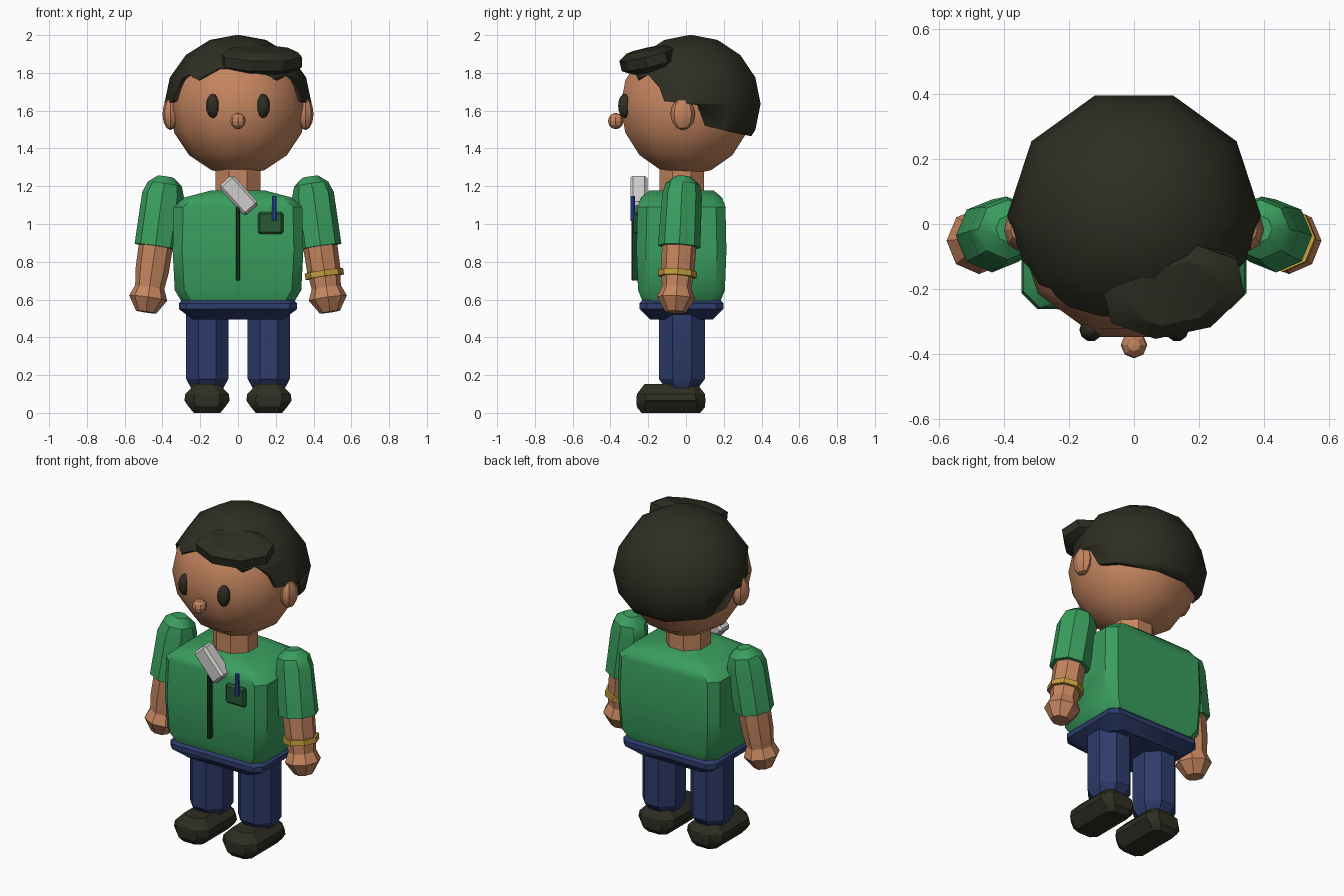
import bpy, bmesh, math
from mathutils import Vector, Matrix

if "Cube" in bpy.data.objects:
    bpy.data.objects.remove(bpy.data.objects["Cube"])


def material(name, rgb):
    m = bpy.data.materials.new(name)
    m.diffuse_color = (*rgb, 1)
    m.use_nodes = True
    m.node_tree.nodes["Principled BSDF"].inputs["Base Color"].default_value = m.diffuse_color
    return m


SKIN = material("skin", (0.56, 0.235, 0.115))
GREEN = material("shirt green", (0.042, 0.34, 0.112))
BLACK = material("soft black", (0.027, 0.027, 0.017))
NAVY = material("trouser navy", (0.027, 0.045, 0.15))
GOLD = material("gold", (0.55, 0.33, 0.045))
BLUE = material("pen blue", (0.02, 0.075, 0.42))
GREY = material("light grey", (0.62, 0.61, 0.6))
ZIP = material("zip dark green", (0.008, 0.05, 0.018))
POCKET = material("pocket green", (0.02, 0.1, 0.038))


def finish(name, bm, mat, matrix=None, angle=30):
    if matrix is not None:
        bm.transform(matrix)
    bmesh.ops.recalc_face_normals(bm, faces=bm.faces[:])
    me = bpy.data.meshes.new(name)
    bm.to_mesh(me)
    bm.free()
    ob = bpy.data.objects.new(name, me)
    bpy.context.collection.objects.link(ob)
    me.materials.append(mat)
    bpy.ops.object.select_all(action='DESELECT')
    ob.select_set(True)
    bpy.context.view_layer.objects.active = ob
    bpy.ops.object.shade_smooth_by_angle(angle=math.radians(angle))
    return ob


def oval(z, rx, ry, n=8):
    """Flat-fronted polygon ring whose half widths are rx, ry."""
    k = 1 / math.cos(math.pi / n)
    return [(rx * k * math.cos((i + .5) * math.tau / n),
             ry * k * math.sin((i + .5) * math.tau / n), z) for i in range(n)]


def rect(z, hx, hy, c):
    """Rectangle ring with cut corners."""
    return [(hx, -hy + c, z), (hx, hy - c, z), (hx - c, hy, z), (-hx + c, hy, z),
            (-hx, hy - c, z), (-hx, -hy + c, z), (-hx + c, -hy, z), (hx - c, -hy, z)]


def loft(name, rings, mat, matrix=None, angle=30):
    bm = bmesh.new()
    loops = [[bm.verts.new(p) for p in r] for r in rings]
    for a, b in zip(loops, loops[1:]):
        for i in range(len(a)):
            j = (i + 1) % len(a)
            bm.faces.new((a[i], a[j], b[j], b[i]))
    bm.faces.new(loops[0])
    bm.faces.new(loops[-1])
    return finish(name, bm, mat, matrix, angle)


def ball(name, centre, radii, mat, segs=8, rings=6, angle=25):
    bm = bmesh.new()
    bmesh.ops.create_uvsphere(bm, u_segments=segs, v_segments=rings, radius=1)
    m = (Matrix.Translation(centre) @ Matrix.Diagonal((*radii, 1))
         @ Matrix.Rotation(math.pi / 2, 4, 'Z'))
    return finish(name, bm, mat, m, angle)


def box(name, centre, size, mat, bevel=0.0, turn=0.0):
    bm = bmesh.new()
    bmesh.ops.create_cube(bm, size=1)
    bmesh.ops.scale(bm, vec=size, verts=bm.verts)
    if bevel:
        bmesh.ops.bevel(bm, geom=bm.edges[:], offset=bevel, segments=1, affect='EDGES')
    return finish(name, bm, mat, Matrix.Translation(centre) @ Matrix.Rotation(turn, 4, 'Y'))


T = Matrix.Translation

# Head and face
ball("head", (0, 0, 1.622), (0.365, 0.365, 0.365), SKIN, 10, 8, 40)
ball("nose", (0, -0.372, 1.545), (0.041, 0.041, 0.043), SKIN)
for s, side in ((-1, "left"), (1, "right")):
    ball(side + "_eye", (s * 0.132, -0.325, 1.625), (0.036, 0.036, 0.064), BLACK, 10, 8, 40)
    ball(side + "_ear", (s * 0.358, -0.017, 1.582), (0.042, 0.065, 0.085), SKIN)

# Hair cap, trimmed by a side-profile cutter along the hairline
hair = ball("hair", (0, 0.026, 1.637), (0.39, 0.388, 0.365), BLACK, 10, 8, 40)
line = [(-0.6, 1.825), (-0.29, 1.835), (-0.25, 1.76), (-0.2, 1.79), (-0.14, 1.72),
        (-0.115, 1.65), (0.06, 1.63), (0.10, 1.52), (0.29, 1.475), (0.6, 1.42),
        (0.6, 1.0), (-0.6, 1.0)]
cutter = loft("hairline_cutter", [[(x, y, z) for y, z in line] for x in (-0.6, 0.6)], BLACK)
mod = hair.modifiers.new("trim", 'BOOLEAN')
mod.operation = 'DIFFERENCE'
mod.solver = 'EXACT'
mod.object = cutter
bpy.context.view_layer.objects.active = hair
bpy.ops.object.modifier_apply(modifier="trim")
bpy.data.objects.remove(cutter)

# Swept front tuft
loft("hair_tuft", [oval(-0.055, 0.15, 0.09), oval(-0.025, 0.21, 0.135),
                   oval(0.03, 0.21, 0.135), oval(0.06, 0.15, 0.09)], BLACK,
     T((0.122, -0.2, 1.866)) @ Matrix.Rotation(math.radians(12), 4, 'Z')
     @ Matrix.Rotation(math.radians(14), 4, 'X'))

# Neck, shirt and hips
loft("neck", [oval(1.12, 0.118, 0.118), oval(1.31, 0.118, 0.118)], SKIN, T((0, -0.022, 0)))
loft("shirt", [rect(0.575, 0.29, 0.2, 0.05), rect(0.65, 0.335, 0.23, 0.05),
               rect(0.86, 0.346, 0.238, 0.05), rect(1.09, 0.34, 0.233, 0.05),
               rect(1.14, 0.285, 0.215, 0.05), rect(1.178, 0.14, 0.17, 0.05)],
     GREEN, T((0, -0.024, 0)), 40)
loft("hips", [rect(0.495, 0.24, 0.165, 0.04), rect(0.55, 0.313, 0.222, 0.04),
              rect(0.58, 0.313, 0.222, 0.04), rect(0.602, 0.29, 0.2, 0.04)],
     NAVY, T((0, -0.024, 0)))

# Shirt details
box("zip", (0, -0.27, 0.895), (0.02, 0.035, 0.39), ZIP, 0.004)
box("pocket", (0.173, -0.262, 1.005), (0.135, 0.03, 0.118), POCKET, 0.012)
loft("pen", [oval(1.015, 0.012, 0.012), oval(1.147, 0.012, 0.012)], BLUE, T((0.193, -0.282, 0)))
box("clip_on_box", (0.003, -0.25, 1.153), (0.21, 0.09, 0.1), GREY, 0.014, math.radians(48))

# Arms are lofted along a slanted axis running from shoulder to hand
for s, side in ((-1, "left"), (1, "right")):
    top, tip = Vector((s * 0.382, -0.015, 1.25)), Vector((s * 0.487, -0.057, 0.53))
    arm = T(top) @ (tip - top).to_track_quat('Z', 'Y').to_matrix().to_4x4()
    loft(side + "_sleeve", [oval(0, 0.04, 0.04), oval(0.04, 0.085, 0.085),
                            oval(0.1, 0.096, 0.105), oval(0.375, 0.104, 0.104)], GREEN, arm)
    loft(side + "_forearm", [oval(0.3, 0.085, 0.085), oval(0.5, 0.082, 0.082),
                             oval(0.61, 0.07, 0.07)], SKIN, arm)
    loft(side + "_hand", [oval(0.57, 0.06, 0.06), oval(0.6, 0.075, 0.075),
                          oval(0.65, 0.094, 0.094), oval(0.725, 0.05, 0.05)], SKIN, arm)
    if s > 0:
        loft("bracelet", [oval(0.505, 0.095, 0.095), oval(0.537, 0.095, 0.095)], GOLD, arm)

    # Legs and shoes
    loft(side + "_leg", [oval(0.13, 0.085, 0.085), oval(0.18, 0.112, 0.122),
                         oval(0.53, 0.112, 0.122)], NAVY, T((s * 0.163, -0.022, 0)))
    loft(side + "_shoe", [rect(0, 0.07, 0.155, 0.03), rect(0.03, 0.095, 0.18, 0.04),
                          rect(0.065, 0.12, 0.183, 0.05), rect(0.1, 0.115, 0.18, 0.05),
                          rect(0.152, 0.065, 0.14, 0.03)], BLACK, T((s * 0.164, -0.08, 0)))
